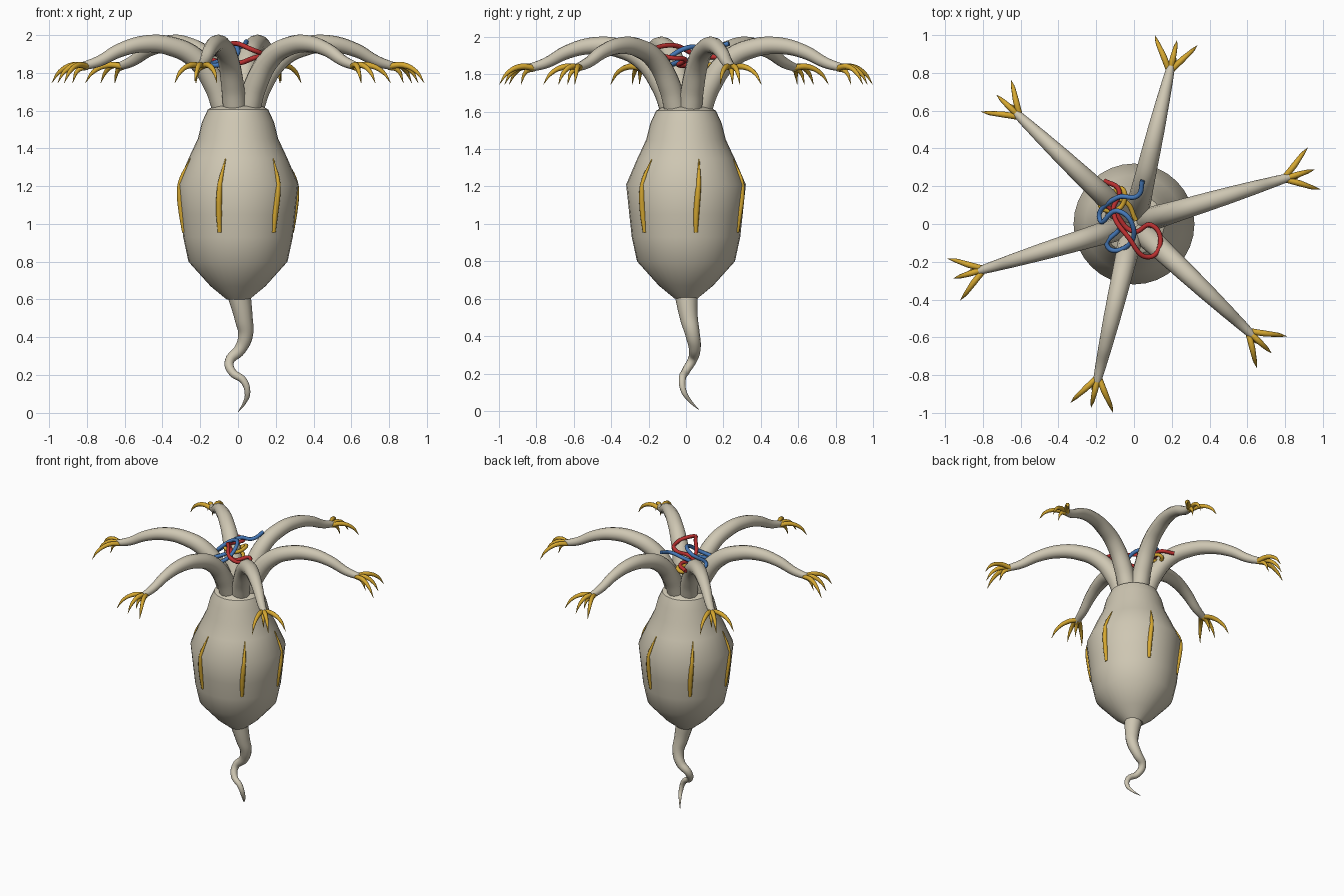
import bpy
import bmesh
from math import cos, sin, radians
from mathutils import Matrix

cube = bpy.data.objects.get("Cube")
if cube:
    bpy.data.objects.remove(cube, do_unlink=True)


def material(name, rgb):
    mat = bpy.data.materials.new(name)
    mat.use_nodes = True
    mat.diffuse_color = (*rgb, 1)
    mat.node_tree.nodes["Principled BSDF"].inputs["Base Color"].default_value = (*rgb, 1)
    return mat


BONE = material("pale_bone", (0.62, 0.57, 0.45))
GOLD = material("golden_yellow", (0.67, 0.39, 0.03))
RED = material("deep_red", (0.5, 0.03, 0.03))
BLUE = material("mid_blue", (0.06, 0.19, 0.48))


def add_object(name, mesh, mat):
    mesh.name = name
    mesh.materials.clear()
    mesh.materials.append(mat)
    obj = bpy.data.objects.new(name, mesh)
    bpy.context.collection.objects.link(obj)
    return obj


def tube(name, points, radii, mat, turn=0, sides=4, steps=6):
    """Smooth tapered tube through points, turned about the z axis."""
    curve = bpy.data.curves.new(name, "CURVE")
    curve.dimensions = "3D"
    curve.bevel_depth = 1
    curve.bevel_resolution = sides
    curve.resolution_u = steps
    curve.use_fill_caps = True
    spline = curve.splines.new("BEZIER")
    spline.bezier_points.add(len(points) - 1)
    for knot, co, radius in zip(spline.bezier_points, points, radii):
        knot.co = co
        knot.radius = radius
        knot.handle_left_type = knot.handle_right_type = "AUTO"
    helper = bpy.data.objects.new(name + "_path", curve)
    bpy.context.collection.objects.link(helper)
    bpy.context.view_layer.update()
    graph = bpy.context.evaluated_depsgraph_get()
    mesh = bpy.data.meshes.new_from_object(helper.evaluated_get(graph))
    bpy.data.objects.remove(helper, do_unlink=True)
    mesh.transform(Matrix.Rotation(radians(turn), 4, "Z"))
    mesh.shade_smooth()
    return add_object(name, mesh, mat)


def lathe(name, profile, mat, sides=32):
    """Closed solid of revolution from (radius, height) pairs."""
    bm = bmesh.new()
    rings = []
    for r, z in profile:
        angles = [radians(360 * i / sides) for i in range(sides)]
        rings.append([bm.verts.new((r * cos(a), r * sin(a), z)) for a in angles])
    for low, high in zip(rings, rings[1:]):
        for i in range(sides):
            j = (i + 1) % sides
            bm.faces.new((low[i], low[j], high[j], high[i]))
    bm.faces.new(rings[0][::-1])
    bm.faces.new(rings[-1])
    mesh = bpy.data.meshes.new(name)
    bm.to_mesh(mesh)
    bm.free()
    mesh.shade_smooth()
    return add_object(name, mesh, mat)


# Barrel-shaped body
body = lathe("body", [(0.06, 0.6), (0.145, 0.67), (0.262, 0.8), (0.29, 0.93),
                      (0.303, 1.05), (0.32, 1.21), (0.26, 1.35), (0.213, 1.45),
                      (0.19, 1.54), (0.16, 1.605), (0.125, 1.625)], BONE)
bpy.context.view_layer.objects.active = body
body.select_set(True)
bpy.ops.object.shade_smooth_by_angle(angle=radians(35))

# Curling tail
tube("tail",
     [(0.005, 0, 0.63), (0.03, 0.015, 0.5), (0.04, 0.035, 0.41), (0.01, 0.047, 0.335),
      (-0.045, 0.035, 0.275), (-0.03, 0.0, 0.215), (0.03, -0.02, 0.17),
      (0.05, -0.012, 0.105), (0.035, 0.02, 0.055), (0.0, 0.07, 0.005)],
     [0.062, 0.048, 0.039, 0.032, 0.025, 0.022, 0.019, 0.015, 0.009, 0.001], BONE)

# Six arching arms, each with a hand of hooked claws
arm_path = [(0.075, 0, 1.6), (0.13, 0, 1.74), (0.24, 0, 1.88), (0.37, 0, 1.94),
            (0.51, 0, 1.953), (0.65, 0, 1.92), (0.77, 0, 1.86), (0.855, 0, 1.835)]
arm_radii = [0.063, 0.062, 0.056, 0.051, 0.045, 0.037, 0.029, 0.022]
for k in range(6):
    turn = 16.8 + 60 * k
    tube(f"arm_{k + 1}", arm_path, arm_radii, BONE, turn)
    for n, side in enumerate((-0.11, 0, 0.12)):
        tube(f"claw_{k + 1}_{n + 1}",
             [(0.835, side * 0.05, 1.835), (0.9, side * 0.42, 1.84),
              (0.96, side * 0.8, 1.805), (0.997, side, 1.745)],
             [0.016, 0.016, 0.011, 0.001], GOLD, turn, 2, 4)
    tube(f"thumb_claw_{k + 1}",
         [(0.835, 0, 1.83), (0.88, -0.01, 1.815), (0.91, -0.015, 1.745)],
         [0.015, 0.013, 0.001], GOLD, turn, 2, 4)

# Six slender ridges around the body
for k in range(6):
    spine = []
    for r, z, twist in ((0.29, 0.955, 0), (0.302, 1.05, 0), (0.314, 1.15, 1),
                        (0.312, 1.22, 2), (0.262, 1.345, 5)):
        a = radians(twist)
        spine.append((r * cos(a), r * sin(a), z))
    tube(f"body_ridge_{k + 1}", spine, [0.011, 0.016, 0.016, 0.013, 0.003],
         GOLD, 10.5 + 60 * k, 2)

# Tangle of thin tendrils above the mouth
tangle = {
    "red_tendril": (RED, [
        (-0.16, 0.23, 1.88), (-0.08, 0.18, 1.89), (-0.11, 0.07, 1.9),
        (-0.03, -0.07, 1.955), (0.08, -0.175, 1.92), (0.14, -0.09, 1.89),
        (0.09, -0.005, 1.88), (0, -0.04, 1.85), (-0.11, 0.07, 1.86),
        (-0.18, 0.13, 1.88)]),
    "blue_tendril": (BLUE, [
        (0.045, 0.23, 1.965), (0.02, 0.15, 1.94), (-0.09, 0.14, 1.92),
        (-0.18, 0.02, 1.85), (-0.09, 0.07, 1.93), (-0.01, 0, 1.94),
        (-0.04, -0.12, 1.86), (-0.14, -0.12, 1.84), (-0.08, -0.03, 1.87)]),
    "yellow_tendril": (GOLD, [
        (-0.12, 0.09, 1.82), (-0.07, 0.19, 1.85), (-0.08, 0.08, 1.84),
        (-0.18, 0.11, 1.85), (-0.05, 0.12, 1.83), (0.01, 0.02, 1.8)]),
}
for name, (mat, path) in tangle.items():
    tube(name, path, [0.013] * len(path), mat, 0, 2, 8)
